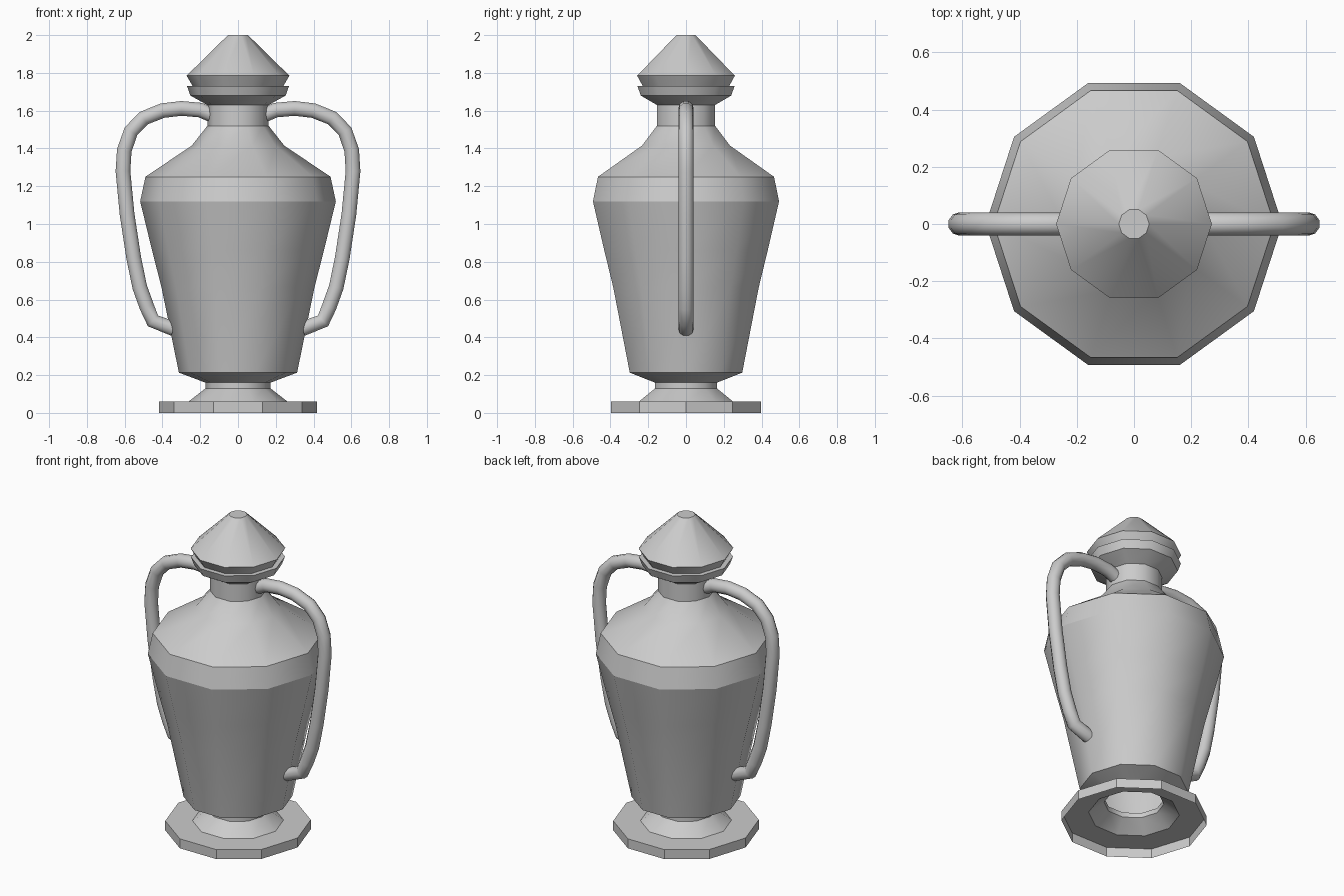
import bpy, bmesh, math

if "Cube" in bpy.data.objects:
    bpy.data.objects.remove(bpy.data.objects["Cube"])

SIDES = 10

# Urn profile (radius, z, sharp ring): one open shell from hollow foot to lid
PROFILE = [
    (0.418, 0.00, 0), (0.418, 0.06, 1), (0.262, 0.06, 1),      # foot
    (0.172, 0.13, 1), (0.172, 0.16, 1),                        # stem
    (0.313, 0.213, 1), (0.405, 0.665, 0), (0.455, 0.86, 0),    # belly
    (0.518, 1.12, 1), (0.49, 1.25, 1), (0.245, 1.415, 0),      # shoulder
    (0.162, 1.52, 1), (0.162, 1.63, 1),                        # neck
    (0.252, 1.68, 1), (0.27, 1.73, 1), (0.24, 1.73, 1),        # rim
    (0.272, 1.785, 1), (0.053, 2.00, 1),                       # lid
]

# Handle centre line (x, z)
HANDLE = [
    (0.14, 1.578), (0.20, 1.603), (0.30, 1.612), (0.40, 1.60), (0.50, 1.56),
    (0.567, 1.49), (0.602, 1.39), (0.609, 1.28), (0.587, 1.05), (0.552, 0.82),
    (0.52, 0.665), (0.482, 0.56), (0.45, 0.487), (0.34, 0.445),
]


def lathe(name, profile):
    bm = bmesh.new()
    rings = []
    for r, z, _ in profile:
        rings.append([bm.verts.new((r * math.cos(math.tau * i / SIDES),
                                    r * math.sin(math.tau * i / SIDES), z))
                      for i in range(SIDES)])
    for a, b in zip(rings, rings[1:]):
        for i in range(SIDES):
            j = (i + 1) % SIDES
            bm.faces.new((a[i], a[j], b[j], b[i])).smooth = True
    bm.faces.new(rings[-1])
    for ring, (_, _, sharp) in zip(rings, profile):
        if sharp:
            for i in range(SIDES):
                bm.edges.get((ring[i], ring[(i + 1) % SIDES])).smooth = False
    # foot rim keeps its crisp corners
    for i in range(SIDES):
        bm.edges.get((rings[0][i], rings[1][i])).smooth = False
    mesh = bpy.data.meshes.new(name)
    bm.to_mesh(mesh)
    bm.free()
    obj = bpy.data.objects.new(name, mesh)
    bpy.context.collection.objects.link(obj)


def tube(name, side):
    curve = bpy.data.curves.new(name, 'CURVE')
    curve.dimensions = '3D'
    curve.bevel_depth = 0.041
    curve.bevel_resolution = 3
    curve.use_fill_caps = True
    spline = curve.splines.new('POLY')
    spline.points.add(len(HANDLE) - 1)
    for p, (x, z) in zip(spline.points, HANDLE):
        p.co = (side * x, 0, z, 1)
    spline.use_smooth = True
    obj = bpy.data.objects.new(name, curve)
    bpy.context.collection.objects.link(obj)


# Urn body with lid
lathe("urn_body", PROFILE)

# Handles
tube("handle_right", 1)
tube("handle_left", -1)
